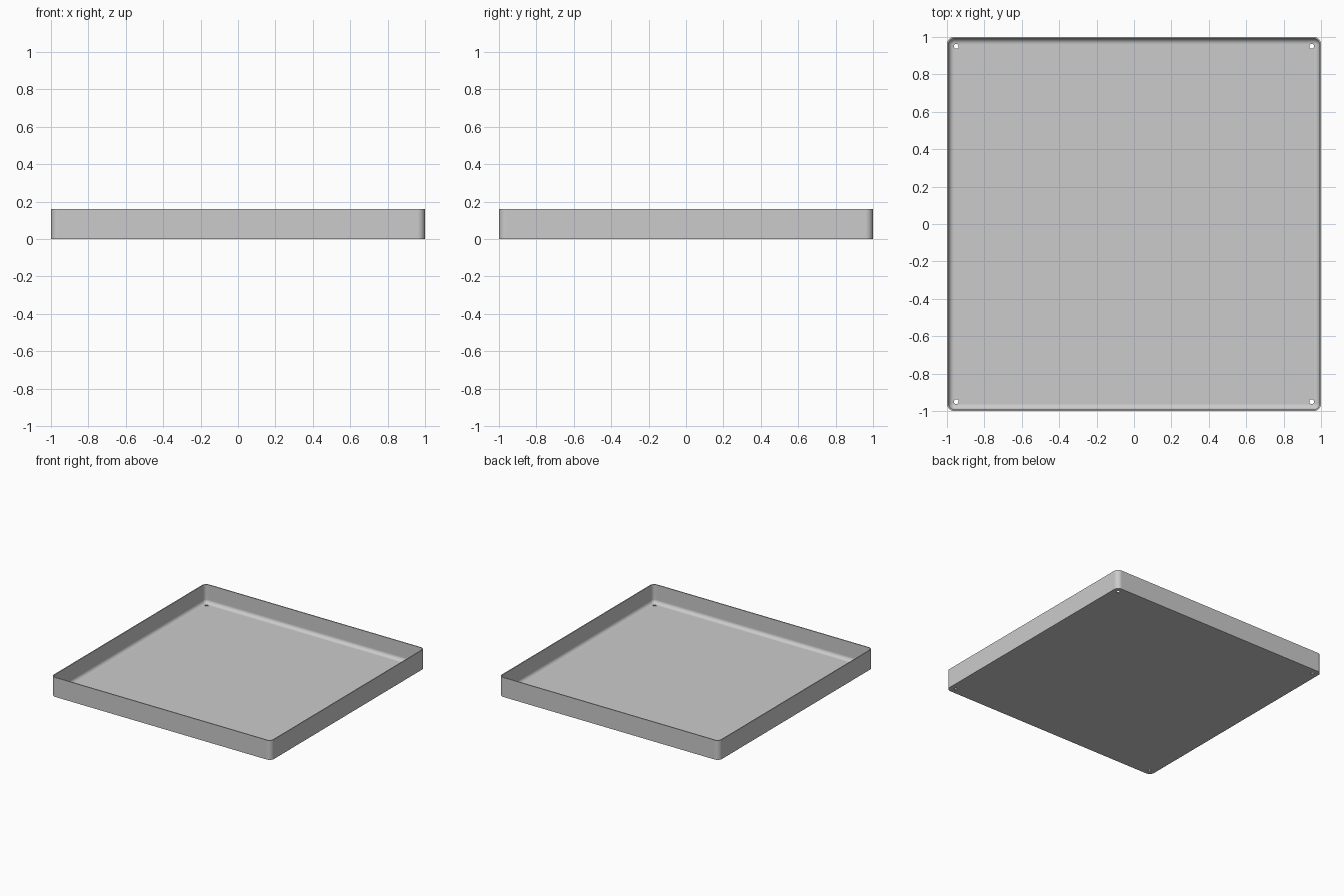
import bpy, bmesh, math

cube = bpy.data.objects.get("Cube")
if cube:
    bpy.data.objects.remove(cube, do_unlink=True)

HALF, HEIGHT = 1.0, 0.16      # tray half width and wall height
WALL, FLOOR = 0.008, 0.008    # wall and floor thickness
CORNER, FILLET = 0.04, 0.03   # outer corner radius, inner floor fillet
HOLE_POS, HOLE_R = 0.95, 0.013
ARC = 8                       # segments per quarter arc


def rounded_ring(bm, inset, z):
    """Rounded square loop, inset from the outer wall."""
    centre, radius = HALF - CORNER, CORNER - inset
    ring = []
    for q, (sx, sy) in enumerate([(1, 1), (-1, 1), (-1, -1), (1, -1)]):
        for i in range(ARC + 1):
            a = (q + i / ARC) * math.pi / 2
            ring.append(bm.verts.new((sx * centre + radius * math.cos(a),
                                      sy * centre + radius * math.sin(a), z)))
    return ring


def bridge(bm, a, b):
    n = len(a)
    for i in range(n):
        j = (i + 1) % n
        bm.faces.new((a[i], a[j], b[j], b[i]))


# Material
grey = bpy.data.materials.new("light grey")
grey.use_nodes = True
colour = (0.6, 0.6, 0.6, 1)
grey.diffuse_color = colour
grey.node_tree.nodes["Principled BSDF"].inputs["Base Color"].default_value = colour

# Tray shell: outer wall, rim, inner wall, fillet, floor
bm = bmesh.new()
profile = [(0, 0), (0, HEIGHT), (WALL, HEIGHT)]
for i in range(ARC + 1):
    a = i / ARC * math.pi / 2
    profile.append((WALL + FILLET * (1 - math.cos(a)),
                    FLOOR + FILLET * (1 - math.sin(a))))
rings = [rounded_ring(bm, inset, z) for inset, z in profile]
for a, b in zip(rings, rings[1:]):
    bridge(bm, a, b)
bm.faces.new(rings[0])
bm.faces.new(rings[-1])
bmesh.ops.recalc_face_normals(bm, faces=bm.faces)
mesh = bpy.data.meshes.new("tray")
bm.to_mesh(mesh)
bm.free()
tray = bpy.data.objects.new("tray", mesh)
bpy.context.collection.objects.link(tray)
mesh.materials.append(grey)

# Corner hole cutters
bm = bmesh.new()
for sx in (-1, 1):
    for sy in (-1, 1):
        made = bmesh.ops.create_cone(bm, cap_ends=True, segments=24,
                                     radius1=HOLE_R, radius2=HOLE_R, depth=0.1)
        bmesh.ops.translate(bm, verts=made["verts"],
                            vec=(sx * HOLE_POS, sy * HOLE_POS, 0))
mesh = bpy.data.meshes.new("hole_cutters")
bm.to_mesh(mesh)
bm.free()
cutters = bpy.data.objects.new("hole_cutters", mesh)
bpy.context.collection.objects.link(cutters)

# Cut the holes, then drop the cutters
bpy.ops.object.select_all(action="DESELECT")
bpy.context.view_layer.objects.active = tray
tray.select_set(True)
cut = tray.modifiers.new("holes", "BOOLEAN")
cut.operation = "DIFFERENCE"
cut.solver = "EXACT"
cut.object = cutters
bpy.ops.object.modifier_apply(modifier=cut.name)
bpy.data.objects.remove(cutters, do_unlink=True)

# Smooth corners and fillet, flat walls and floor
bpy.ops.object.shade_smooth_by_angle(angle=math.radians(35))
weighted = tray.modifiers.new("flat_faces", "WEIGHTED_NORMAL")
weighted.keep_sharp = True
